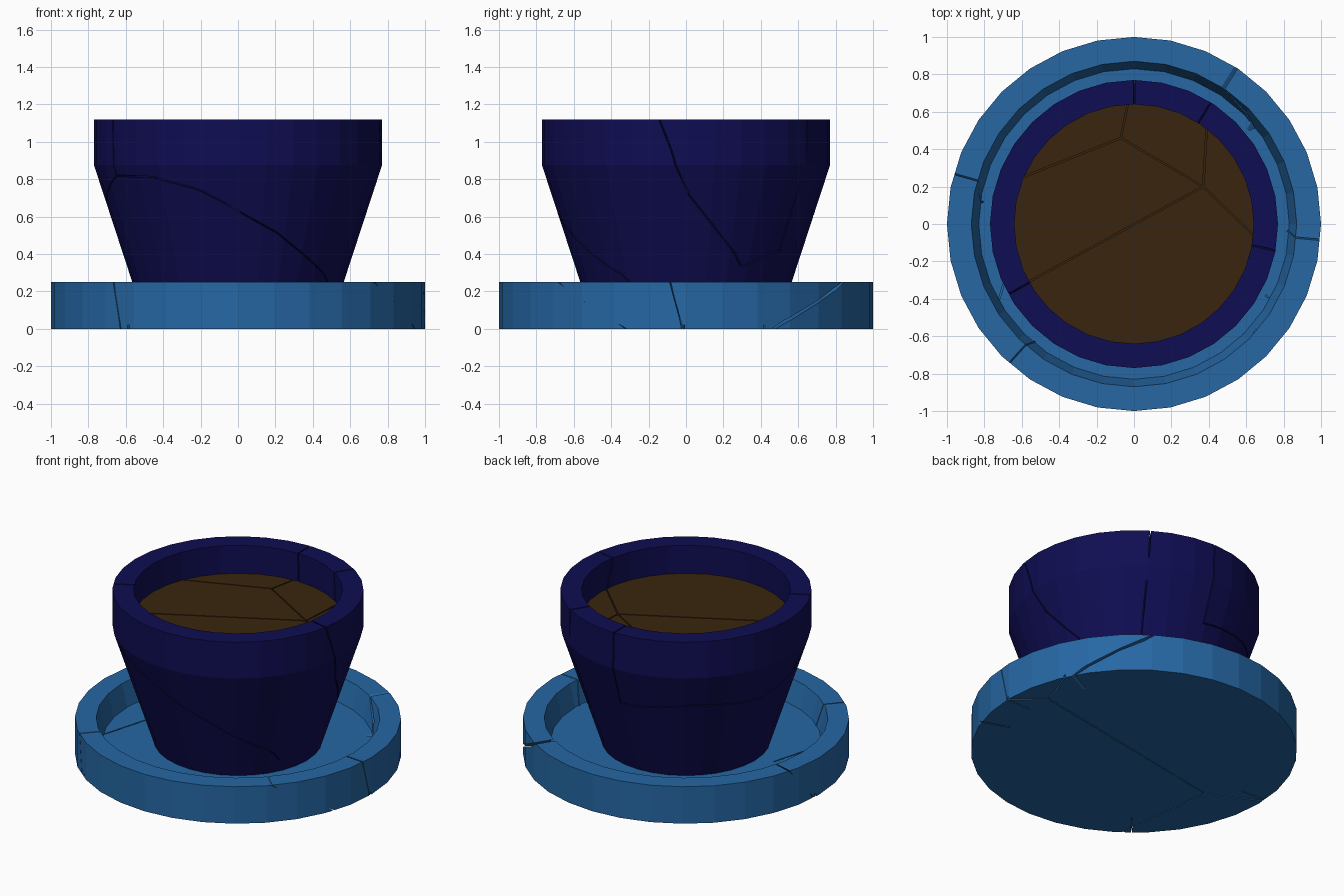
import bpy
import bmesh
from math import radians, cos, sin
from mathutils import Vector

SIDES = 32
WIDTH = 0.008

cube = bpy.data.objects.get("Cube")
if cube:
    bpy.data.objects.remove(cube, do_unlink=True)


def material(name, rgb):
    mat = bpy.data.materials.new(name)
    mat.use_nodes = True
    mat.diffuse_color = (*rgb, 1)
    mat.node_tree.nodes["Principled BSDF"].inputs["Base Color"].default_value = (*rgb, 1)
    return mat


def add_object(name, bm, mat=None):
    bmesh.ops.recalc_face_normals(bm, faces=bm.faces)
    mesh = bpy.data.meshes.new(name)
    bm.to_mesh(mesh)
    bm.free()
    if mat:
        mesh.materials.append(mat)
    obj = bpy.data.objects.new(name, mesh)
    bpy.context.collection.objects.link(obj)
    return obj


def polar(angle, radius, z):
    return Vector((radius * cos(radians(angle)), radius * sin(radians(angle)), z))


def lathe(name, profile, mat):
    """Closed solid turned from (radius, z) rings, capped at both ends."""
    bm = bmesh.new()
    rings = [[bm.verts.new(polar(360 * i / SIDES, r, z)) for i in range(SIDES)]
             for r, z in profile]
    for low, high in zip(rings, rings[1:]):
        for i in range(SIDES):
            j = (i + 1) % SIDES
            bm.faces.new((low[i], low[j], high[j], high[i]))
    bm.faces.new(rings[0])
    bm.faces.new(rings[-1])
    return add_object(name, bm, mat)


def slab(bm, quad):
    """Thin blade around a four-cornered sheet."""
    a, b, c, d = quad
    shift = (c - a).cross(d - b).normalized() * WIDTH / 2
    front = [bm.verts.new(p + shift) for p in quad]
    back = [bm.verts.new(p - shift) for p in quad]
    faces = [bm.faces.new(front), bm.faces.new(back[::-1])]
    for i in range(4):
        j = (i + 1) % 4
        faces.append(bm.faces.new((front[j], front[i], back[i], back[j])))
    bmesh.ops.triangulate(bm, faces=faces)


def wall_crack(bm, path, inner, outer):
    """Crack through a round wall along (angle, z) points."""
    for (a, za), (b, zb) in zip(path, path[1:]):
        slab(bm, [polar(a, inner(za), za), polar(a, outer(za), za),
                  polar(b, outer(zb), zb), polar(b, inner(zb), zb)])


def flat_crack(bm, path, z, depth=0.02):
    """Shallow crack in a level surface along (x, y) points."""
    for a, b in zip(path, path[1:]):
        slab(bm, [Vector((*a, z - depth)), Vector((*a, z + depth)),
                  Vector((*b, z + depth)), Vector((*b, z - depth))])


def carve(obj, name, bm):
    cutter = add_object(name, bm)
    cutter.hide_render = True
    mod = obj.modifiers.new("cracks", 'BOOLEAN')
    mod.operation = 'DIFFERENCE'
    mod.solver = 'EXACT'
    mod.use_self = True
    mod.object = cutter
    bpy.context.view_layer.objects.active = obj
    bpy.ops.object.modifier_apply(modifier=mod.name)
    bpy.data.objects.remove(cutter, do_unlink=True)


navy = material("navy glaze", (0.0048, 0.004, 0.085))
blue = material("blue glaze", (0.019, 0.135, 0.37))
brown = material("brown soil", (0.042, 0.018, 0.0044))

# Turned parts
saucer = lathe("saucer", [(1, 0), (1, 0.25), (0.87, 0.25), (0.83, 0.1)], blue)
pot = lathe("pot", [(0.516, 0.1), (0.77, 0.875), (0.77, 1.12),
                    (0.64, 1.12), (0.64, 0.9)], navy)
soil = lathe("soil", [(0.645, 0.89), (0.645, 0.93)], brown)


# Cracks in the pot wall
def pot_radius(z):
    return min(0.77, 0.483 + 0.328 * z)


bm = bmesh.new()
for path in (
    [(209, 1.2), (210, 0.82), (233, 0.81), (254, 0.74), (270, 0.63),
     (293, 0.48), (328, 0.25), (333, 0.18)],
    [(-13, 1.2), (-4, 0.87), (1, 0.72), (30, 0.33), (54, 0.42), (58, 1.2)],
    [(90, 1.2), (89, 0.6), (128, 0.66), (168, 0.62), (190, 0.7), (210, 0.82)],
):
    wall_crack(bm, path, lambda z: pot_radius(z) - 0.16, lambda z: pot_radius(z) + 0.05)
carve(pot, "pot_cracks", bm)

# Cracks across the soil
hub, fork = (0.37, 0.2), (-0.07, 0.46)
bm = bmesh.new()
flat_crack(bm, [(-0.6, -0.33), hub, fork, (-0.62, 0.24)], 0.93)
flat_crack(bm, [(0.64, -0.06), hub, (0.39, 0.53)], 0.93)
flat_crack(bm, [fork, (-0.03, 0.66)], 0.93)
carve(soil, "soil_cracks", bm)

# Cracks in the saucer rim, floor and underside
bm = bmesh.new()
for top, bottom in ((58, 27), (-5, -1), (-44, -18), (228, 231), (164, 177)):
    wall_crack(bm, [(top, 0.26), (bottom, -0.01)], lambda z: 0.82, lambda z: 1.06)
flat_crack(bm, [(-0.72, -0.4), (-0.62, -0.05)], 0.1)
near, far = (0.81, 0.15), (-0.67, -0.12)
flat_crack(bm, [(1.02, -0.03), near, far, (-1.02, 0.05)], 0)
flat_crack(bm, [(0.92, 0.46), near], 0)
flat_crack(bm, [far, (-0.58, -0.85)], 0)
carve(saucer, "saucer_cracks", bm)
